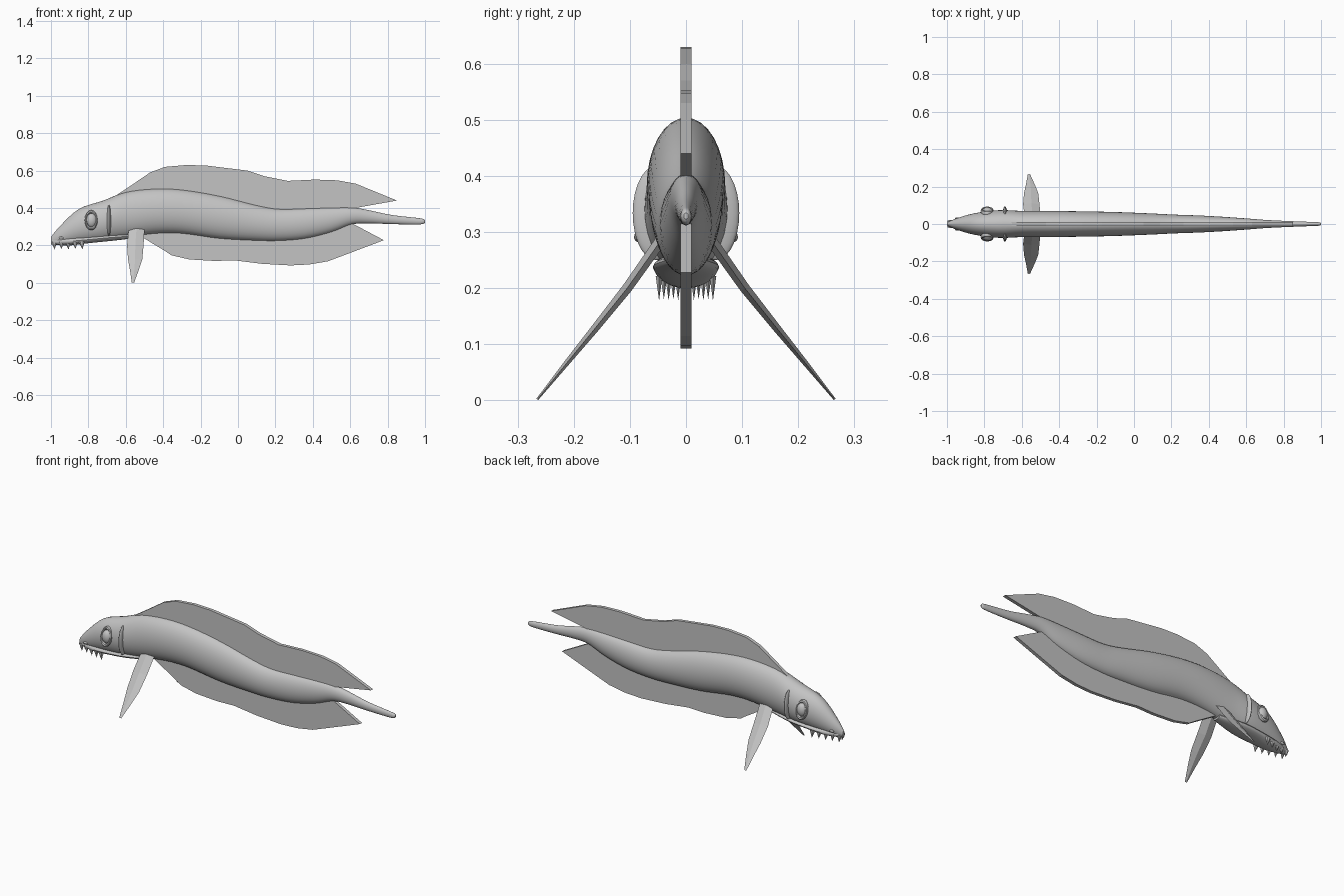
import bpy, bmesh, math
from mathutils import Vector

if "Cube" in bpy.data.objects:
    bpy.data.objects.remove(bpy.data.objects["Cube"])

def material(name, v):
    m = bpy.data.materials.new(name)
    m.diffuse_color = (v, v, v, 1)
    m.use_nodes = True
    m.node_tree.nodes["Principled BSDF"].inputs["Base Color"].default_value = m.diffuse_color
    return m

GREY = material("pale grey", 0.55)

def finish(name, bm, smooth=True):
    bmesh.ops.recalc_face_normals(bm, faces=bm.faces)
    me = bpy.data.meshes.new(name)
    bm.to_mesh(me)
    bm.free()
    ob = bpy.data.objects.new(name, me)
    bpy.context.collection.objects.link(ob)
    me.materials.append(GREY)
    if smooth:
        bpy.ops.object.select_all(action='DESELECT')
        ob.select_set(True)
        bpy.context.view_layer.objects.active = ob
        bpy.ops.object.shade_smooth_by_angle(angle=math.radians(35))
    return ob

def spline(rows, steps):
    """Smooth curve through the rows (Catmull-Rom)."""
    out = []
    for i in range(len(rows) - 1):
        p = [rows[min(max(i + k, 0), len(rows) - 1)] for k in (-1, 0, 1, 2)]
        for s in range(steps):
            t = s / steps
            out.append([0.5 * (2 * b + (c - a) * t + (2 * a - 5 * b + 4 * c - d) * t * t
                               + (3 * b - a - 3 * c + d) * t ** 3) for a, b, c, d in zip(*p)])
    return out + [list(rows[-1])]

def loft(name, rows, sides=32, steps=4):
    """Elliptical tube along x; rows are x, top, bottom, half width."""
    bm = bmesh.new()
    rings = []
    for x, top, bot, w in spline(rows, steps):
        c, h = (top + bot) / 2, (top - bot) / 2
        rings.append([bm.verts.new((x, w * math.sin(a), c + h * math.cos(a)))
                      for a in (2 * math.pi * k / sides for k in range(sides))])
    for r, q in zip(rings, rings[1:]):
        for k in range(sides):
            bm.faces.new((r[k], r[k - 1], q[k - 1], q[k]))
    bm.faces.new(rings[0])
    bm.faces.new(rings[-1])
    return finish(name, bm)

# body with head and tail
loft("body", [
    (-1.0, .245, .205, .008), (-.95, .305, .205, .030), (-.85, .395, .212, .058),
    (-.72, .44, .222, .074), (-.6, .485, .24, .070), (-.45, .503, .262, .070),
    (-.3, .498, .263, .068), (-.1, .465, .236, .064), (.1, .415, .225, .056),
    (.22, .395, .224, .050), (.36, .398, .236, .045), (.5, .403, .27, .037),
    (.61, .403, .312, .029), (.7, .388, .318, .022), (.82, .363, .314, .016),
    (.95, .348, .312, .011), (.99, .342, .315, .009), (1.0, .334, .323, .004)])

# lower jaw, a shallow plate under the head
loft("lower_jaw", [(-.995, .235, .205, .012), (-.9, .245, .2, .044), (-.8, .25, .212, .056),
                   (-.68, .26, .224, .056), (-.54, .265, .24, .025)], 20)

def plate(name, pts, half):
    """Flat median fin from an x-z outline."""
    bm = bmesh.new()
    f = bm.faces.new([bm.verts.new((x, -half, z)) for x, z in pts])
    r = bmesh.ops.extrude_face_region(bm, geom=[f])
    bmesh.ops.translate(bm, vec=(0, 2 * half, 0),
                        verts=[v for v in r["geom"] if isinstance(v, bmesh.types.BMVert)])
    return finish(name, bm, False)

# long fins above and below
plate("dorsal_fin", [(-.66, .462), (-.58, .515), (-.47, .59), (-.39, .62), (-.275, .63), (-.17, .627),
                     (.05, .60), (.14, .57), (.265, .545), (.41, .552), (.53, .548), (.63, .53),
                     (.85, .44), (.61, .397), (.36, .38), (.2, .375), (0, .42), (-.2, .46), (-.45, .48)], .0095)
plate("belly_fin", [(-.53, .255), (-.39, .17), (-.355, .147), (-.26, .125), (-.125, .117), (-.02, .12),
                    (.125, .102), (.28, .093), (.38, .098), (.48, .115), (.6, .16), (.78, .228),
                    (.61, .318), (.5, .29), (.36, .255), (.2, .245), (0, .25), (-.2, .27), (-.4, .285)], .0095)

def ellipsoid(name, loc, size, u=24, v=14):
    bm = bmesh.new()
    bmesh.ops.create_uvsphere(bm, u_segments=u, v_segments=v, radius=1)
    for vert in bm.verts:
        vert.co = Vector(a * b + c for a, b, c in zip(vert.co, size, loc))
    return finish(name, bm)

def eye_rim(name, side):
    """Flattened ring around the eye."""
    bm = bmesh.new()
    n, m = 16, 8
    rings = []
    for i in range(n):
        a = 2 * math.pi * i / n
        ring = []
        for j in range(m):
            b = 2 * math.pi * j / m
            k = 1 + .2 * math.cos(b)
            ring.append(bm.verts.new((-.785 + .029 * k * math.cos(a),
                                      side * (.069 + .012 * math.sin(b) - .012 * math.sin(a)),
                                      .335 + .045 * k * math.sin(a))))
        rings.append(ring)
    for i in range(n):
        for j in range(m):
            bm.faces.new((rings[i - 1][j - 1], rings[i][j - 1], rings[i][j], rings[i - 1][j]))
    return finish(name, bm)

for side, tag in ((-1, "left"), (1, "right")):
    # eyes and gill covers
    eye_rim("eye_rim_" + tag, side)
    ellipsoid("eye_" + tag, (-.783, side * .066, .333), (.029, .024, .038))
    ellipsoid("gill_cover_" + tag, (-.69, side * .053, .334), (.012, .042, .084))
    ellipsoid("nostril_" + tag, (-.945, side * .03, .24), (.014, .006, .007), 10, 6)

    # paired side fins: rows are leading x, trailing x, y, z, half thickness
    bm = bmesh.new()
    prev = None
    for x0, x1, y, z, t in ((-.585, -.50, .045, .285, .010), (-.593, -.505, .105, .20, .009),
                            (-.588, -.512, .165, .125, .007), (-.578, -.53, .21, .07, .005),
                            (-.568, -.555, .265, .002, .002)):
        xm = (x0 + x1) / 2
        n = Vector((0, side * .79, .61)) * t
        c = Vector((xm, side * y, z))
        ring = [bm.verts.new(p) for p in (Vector((x0, side * y, z)), c + n,
                                          Vector((x1, side * y, z)), c - n)]
        if prev:
            for k in range(4):
                bm.faces.new((prev[k - 1], prev[k], ring[k], ring[k - 1]))
        else:
            bm.faces.new(ring)
        prev = ring
    bm.faces.new(prev)
    finish("side_fin_" + tag, bm, False)

    # row of pointed teeth
    bm = bmesh.new()
    for i in range(5):
        x, y = -.984 + .037 * i, side * (.014 + .0085 * i)
        tip = bm.verts.new((x + .004, y, .178 + .002 * (i % 2)))
        base = [bm.verts.new((x + .017 * math.cos(a), y + .007 * math.sin(a), .222))
                for a in (2 * math.pi * k / 6 for k in range(6))]
        bm.faces.new(base)
        for k in range(6):
            bm.faces.new((base[k - 1], base[k], tip))
    finish("teeth_" + tag, bm, False)
